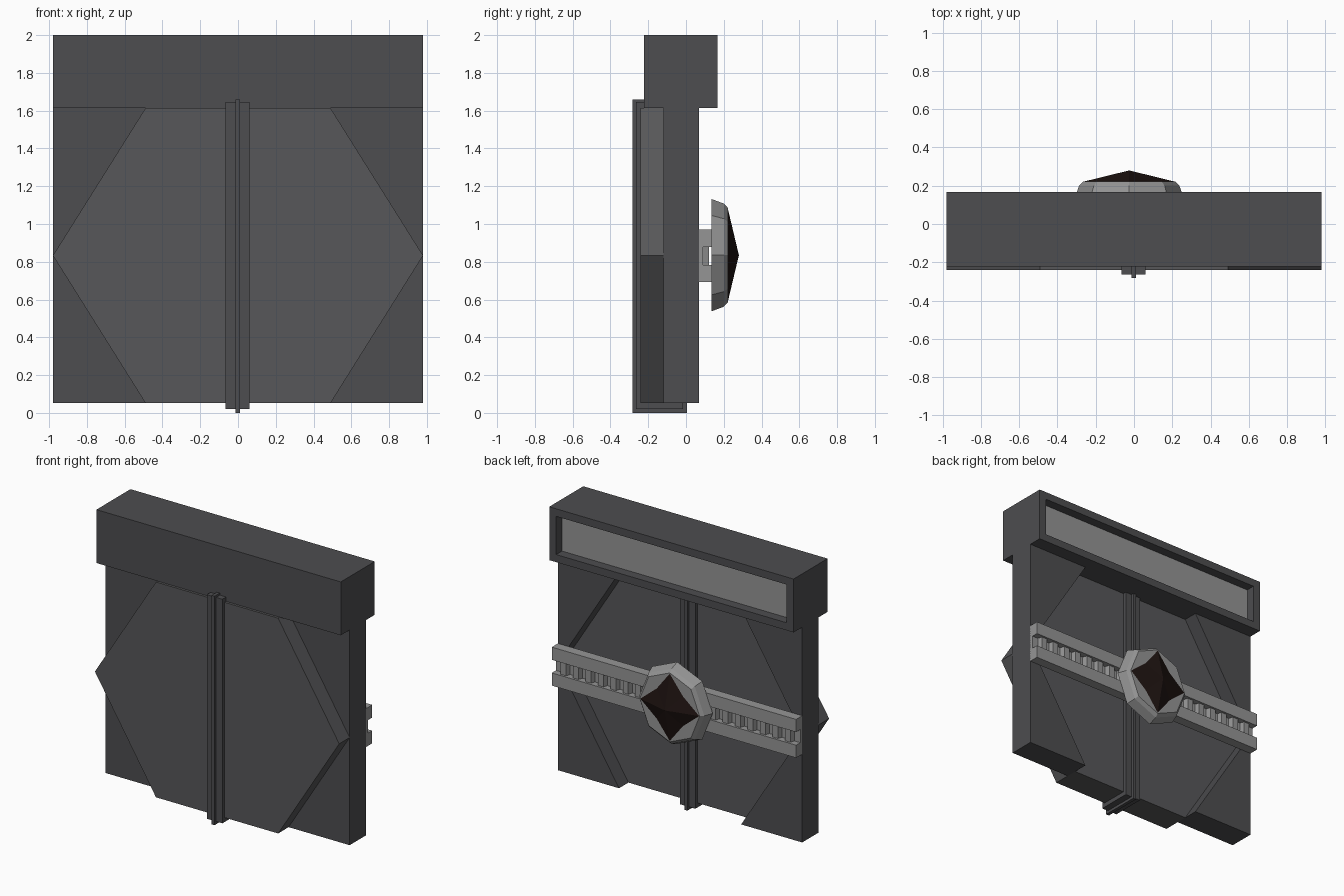
import bpy, bmesh, math

if "Cube" in bpy.data.objects:
    bpy.data.objects.remove(bpy.data.objects["Cube"])

def material(name, col):
    m = bpy.data.materials.new(name)
    m.diffuse_color = (*col, 1)
    m.use_nodes = True
    m.node_tree.nodes["Principled BSDF"].inputs["Base Color"].default_value = m.diffuse_color
    return m

DARK = material("dark_grey", (0.075, 0.075, 0.08))
PANEL = material("panel_grey", (0.095, 0.095, 0.1))
GREY = material("light_grey", (0.3, 0.3, 0.3))
GEM = material("gem_black", (0.012, 0.006, 0.005))

def finish(name, bm, mat):
    bmesh.ops.recalc_face_normals(bm, faces=bm.faces)
    me = bpy.data.meshes.new(name)
    bm.to_mesh(me)
    bm.free()
    ob = bpy.data.objects.new(name, me)
    bpy.context.collection.objects.link(ob)
    me.materials.append(mat)
    return ob

def loft(name, rings, mat):
    """Skin rings of equal length, capping both ends."""
    bm = bmesh.new()
    vs = [[bm.verts.new(p) for p in r] for r in rings]
    n = len(vs[0])
    for a, b in zip(vs, vs[1:]):
        for i in range(n):
            j = (i + 1) % n
            bm.faces.new((a[i], a[j], b[j], b[i]))
    bm.faces.new(vs[0])
    bm.faces.new(vs[-1])
    return finish(name, bm, mat)

def prism(name, pts, y0, y1, mat):
    """Extrude an (x, z) outline along y."""
    return loft(name, [[(x, y, z) for x, z in pts] for y in (y0, y1)], mat)

def box(name, x0, x1, y0, y1, z0, z1, mat):
    return prism(name, [(x0, z0), (x1, z0), (x1, z1), (x0, z1)], y0, y1, mat)

W, H, BOT, TOP, MID = 0.98, 0.49, 0.052, 1.613, 0.833

# Hexagonal door panel
prism("hexagon_panel", [(-W, MID), (-H, BOT), (H, BOT), (W, MID), (H, TOP), (-H, TOP)],
      -0.24, -0.04, PANEL)

# Triangular corner plates around the hexagon
for s in (-1, 1):
    for z, tag in ((BOT, "lower"), (TOP, "upper")):
        prism(f"corner_plate_{tag}_{'left' if s < 0 else 'right'}",
              [(s * H, z), (s * W, z), (s * W, MID)], -0.12, 0.068, DARK)

# Stepped centre seam, showing on both faces
box("centre_seam_wide", -0.065, 0.06, -0.265, -0.015, 0.02, 1.645, DARK)
box("centre_seam_ridge", -0.014, 0.01, -0.283, 0.005, 0.0, 1.66, DARK)

# Header block with a recessed opening on its back face
def rect(y, inset):
    x, a, b = W - inset, TOP + inset, 2.0 - inset
    return [(-x, y, a), (x, y, a), (x, y, b), (-x, y, b)]
loft("header", [rect(-0.222, 0), rect(0.167, 0), rect(0.167, 0.055), rect(0.095, 0.055)], DARK)
box("header_light_panel", -0.925, 0.925, 0.09, 0.1, TOP + 0.055, 1.945, GREY)

# Belt: two rails, a backing strip and a row of links
for tag, z in (("upper", 0.925), ("lower", 0.738)):
    box(f"belt_rail_{tag}", -W, W, 0.066, 0.138, z - 0.046, z + 0.046, GREY)
box("belt_backing", -W, W, 0.066, 0.09, 0.78, 0.885, GREY)
pitch = 0.1
for i in range(19):
    x = (i - 9) * pitch
    loft(f"belt_link_{i}", [[(x + dx, y, z) for dx, y in
         ((-0.036, 0.08), (-0.022, 0.122), (0.022, 0.122), (0.036, 0.08))]
         for z in (0.78, 0.885)], GREY)

# Octagonal medallion
CX, CZ = -0.025, 0.835
def oct_ring(y, rx, rz, diag=1.0):
    out = []
    for i in range(8):
        k = diag if i % 2 else 1.0
        a = i * math.pi / 4
        out.append((CX + rx * k * math.cos(a), y, CZ + rz * k * math.sin(a)))
    return out
loft("medallion", [oct_ring(0.136, 0.285, 0.297), oct_ring(0.2, 0.262, 0.273),
                   oct_ring(0.222, 0.24, 0.25)], GREY)

# Four-pointed gem with slightly concave sides
bm = bmesh.new()
base = [bm.verts.new(p) for p in oct_ring(0.2215, 0.238, 0.246, 0.63)]
tip = bm.verts.new((CX, 0.28, CZ))
for i in range(8):
    bm.faces.new((base[i], base[(i + 1) % 8], tip))
bm.faces.new(base)
finish("medallion_gem", bm, GEM)
